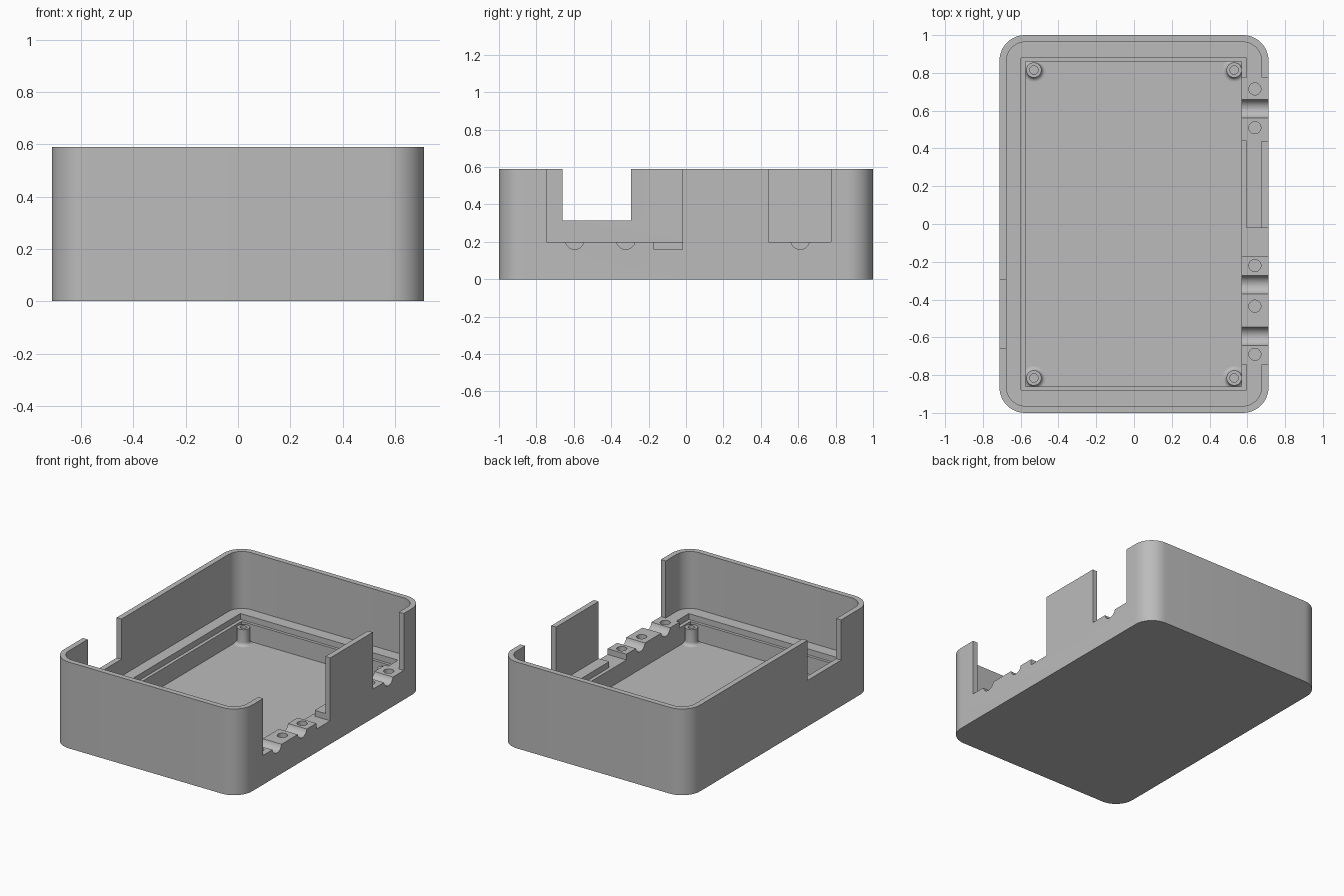
import bpy, bmesh, math
from mathutils import Matrix

cube = bpy.data.objects.get("Cube")
if cube:
    bpy.data.objects.remove(cube, do_unlink=True)

grey = bpy.data.materials.new("mid_grey")
grey.use_nodes = True
colour = (0.5, 0.5, 0.5, 1)
grey.diffuse_color = colour
grey.node_tree.nodes["Principled BSDF"].inputs["Base Color"].default_value = colour


def make(name, bm):
    bmesh.ops.recalc_face_normals(bm, faces=bm.faces)
    mesh = bpy.data.meshes.new(name)
    bm.to_mesh(mesh)
    bm.free()
    ob = bpy.data.objects.new(name, mesh)
    bpy.context.collection.objects.link(ob)
    mesh.materials.append(grey)
    return ob


def box(name, x, y, z, radius=0):
    """Box from (min, max) ranges, with optional rounded vertical edges."""
    bm = bmesh.new()
    bmesh.ops.create_cube(bm, size=1)
    for v in bm.verts:
        v.co = [r[0] if c < 0 else r[1] for r, c in zip((x, y, z), v.co)]
    if radius:
        upright = [e for e in bm.edges
                   if abs(e.verts[0].co.z - e.verts[1].co.z) > 0.01]
        bmesh.ops.bevel(bm, geom=upright, offset=radius, segments=12,
                        profile=0.5, affect='EDGES')
    return make(name, bm)


def rod(name, centre, radius, length, along_x=False):
    bm = bmesh.new()
    m = Matrix.Translation(centre)
    if along_x:
        m = m @ Matrix.Rotation(math.pi / 2, 4, 'Y')
    bmesh.ops.create_cone(bm, cap_ends=True, segments=32, radius1=radius,
                          radius2=radius, depth=length, matrix=m)
    return make(name, bm)


def cut(target, cutter):
    cutter.hide_render = True
    mod = target.modifiers.new("cut", 'BOOLEAN')
    mod.operation = 'DIFFERENCE'
    mod.solver = 'EXACT'
    mod.object = cutter
    bpy.context.view_layer.objects.active = target
    bpy.ops.object.modifier_apply(modifier=mod.name)
    bpy.data.objects.remove(cutter, do_unlink=True)


def smooth(ob):
    bpy.ops.object.select_all(action='DESELECT')
    ob.select_set(True)
    bpy.context.view_layer.objects.active = ob
    bpy.ops.object.shade_smooth_by_angle(angle=math.radians(30))


LEDGE, STEP, FLOOR, TOP = 0.2, 0.16, 0.04, 0.59
ABOVE = 0.8

# Case body with thin upper walls, a ledge, a small step and a deep tray
case = box("case_body", (-0.712, 0.712), (-1, 1), (0, TOP), 0.135)
cut(case, box("upper_cavity", (-0.675, 0.675), (-0.963, 0.963), (LEDGE, ABOVE), 0.098))
cut(case, box("tray", (-0.575, 0.57), (-0.86, 0.86), (FLOOR, ABOVE)))
cut(case, box("step", (-0.598, 0.57), (-0.88, 0.88), (STEP, ABOVE)))

# Step strip on the side that carries the clamp blocks
for y in ((-0.88, -0.745), (-0.17, 0.44), (0.775, 0.88)):
    cut(case, box("step_strip", (0.5, 0.595), y, (STEP, ABOVE)))

# Wall openings above the clamp blocks, and the opening opposite
for y in ((-0.745, -0.02), (0.44, 0.775)):
    cut(case, box("wall_opening", (0.62, 0.8), y, (LEDGE, ABOVE)))
cut(case, box("side_opening", (-0.8, -0.63), (-0.66, -0.295), (0.315, ABOVE)))
cut(case, box("flat_notch", (0.5, 0.8), (-0.17, -0.02), (STEP, ABOVE)))

# Rounded cable grooves and screw holes in the clamp blocks
for y in (-0.595, -0.322, 0.61):
    cut(case, rod("cable_groove", (0.65, y, 0.21), 0.05, 0.3, True))
for y in (-0.69, -0.435, -0.22, 0.51, 0.715):
    cut(case, rod("screw_hole", (0.64, y, 0.2), 0.032, 0.2))
smooth(case)

# Hollow corner posts with flared feet, turned from a profile
foot = [(0.04 + 0.022 * (1 - math.sin(a)), FLOOR + 0.022 * (1 - math.cos(a)))
        for a in [i * math.pi / 10 for i in range(6)]]
profile = [(0.062, 0.03)] + foot + [(0.04, 0.15), (0.022, 0.15),
                                    (0.022, 0.06), (0, 0.06)]
for side, sx in (("left", 1), ("right", -1)):
    for end, sy in (("back", 1), ("front", -1)):
        bm = bmesh.new()
        verts = [bm.verts.new((r, 0, z)) for r, z in profile]
        edges = [bm.edges.new(p) for p in zip(verts, verts[1:])]
        bmesh.ops.spin(bm, geom=verts + edges, cent=(0, 0, 0), axis=(0, 0, 1),
                       angle=math.tau, steps=32, use_merge=True)
        bmesh.ops.remove_doubles(bm, verts=bm.verts, dist=0.0001)
        bmesh.ops.translate(bm, verts=bm.verts, vec=(sx * 0.53, sy * 0.815, 0))
        post = make(f"{end}_{side}_post", bm)
        # Open surface: make sure the normals face outward
        rim = max(post.data.polygons, key=lambda p: p.center.z)
        if rim.normal.z < 0:
            post.data.flip_normals()
        smooth(post)
